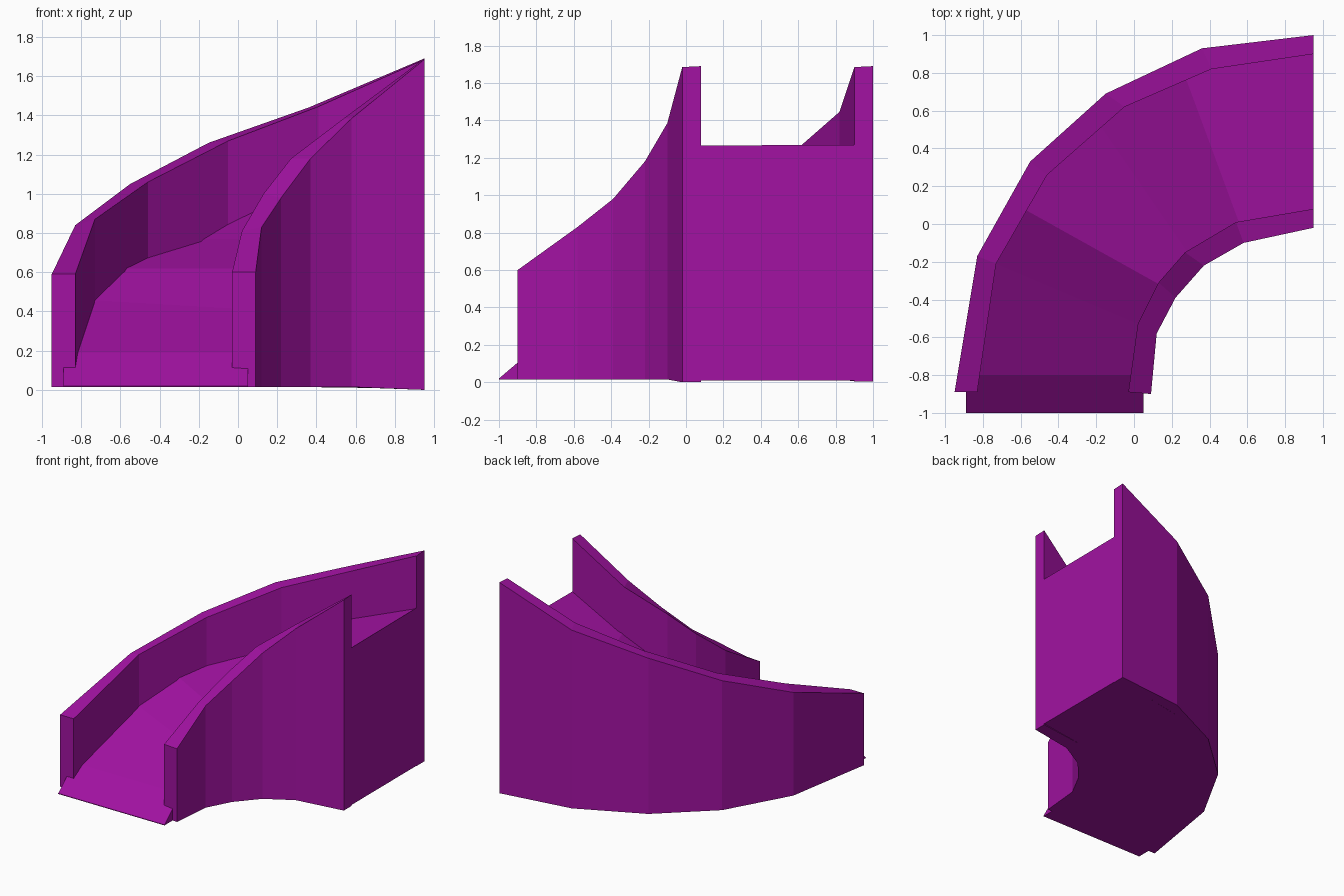
import bpy, bmesh

purple = bpy.data.materials.new("purple")
purple.diffuse_color = (0.36, 0.006, 0.36, 1)


def loft(name, sections):
    """Solid swept through four-cornered sections: bottom left, bottom right, top right, top left."""
    bm = bmesh.new()
    rings = [[bm.verts.new(p) for p in s] for s in sections]
    for a, b in zip(rings, rings[1:]):
        for i in range(4):
            j = (i + 1) % 4
            bm.faces.new((a[i], a[j], b[j], b[i]))
    bm.faces.new(rings[0])
    bm.faces.new(rings[-1])
    bmesh.ops.recalc_face_normals(bm, faces=bm.faces)
    mesh = bpy.data.meshes.new(name)
    bm.to_mesh(mesh)
    bm.free()
    mesh.materials.append(purple)
    obj = bpy.data.objects.new(name, mesh)
    bpy.context.collection.objects.link(obj)
    return obj


def sweep(name, stations, end_base):
    """Stations are (left x, left y, left top z, right x, right y, right top z)."""
    base = [0.015] * (len(stations) - 1) + [end_base]
    loft(name, [((lx, ly, b), (rx, ry, b), (rx, ry, rz), (lx, ly, lz))
                for (lx, ly, lz, rx, ry, rz), b in zip(stations, base)])


# Tall wall around the outside of the bend
sweep("outer_wall", [
    (-0.95, -0.89, 0.59, -0.83, -0.89, 0.59),
    (-0.83, -0.17, 0.84, -0.73, -0.21, 0.87),
    (-0.55, 0.33, 1.05, -0.46, 0.26, 1.06),
    (-0.15, 0.69, 1.26, -0.05, 0.62, 1.27),
    (0.36, 0.93, 1.44, 0.41, 0.82, 1.445),
    (0.95, 1.00, 1.69, 0.95, 0.90, 1.685)], 0.005)

# Wall around the inside of the bend
sweep("inner_wall", [
    (-0.03, -0.89, 0.60, 0.09, -0.90, 0.60),
    (0.02, -0.53, 0.81, 0.12, -0.58, 0.83),
    (0.13, -0.31, 1.00, 0.22, -0.39, 0.98),
    (0.27, -0.15, 1.18, 0.37, -0.22, 1.18),
    (0.54, 0.01, 1.385, 0.58, -0.10, 1.385),
    (0.95, 0.08, 1.69, 0.95, -0.02, 1.685)], 0.0)

# Solid rising ramp, its edges buried in the walls and its tip poking out in front
sweep("ramp_floor", [
    (-0.89, -1.00, 0.02, 0.05, -1.00, 0.02),
    (-0.89, -0.80, 0.19, 0.05, -0.80, 0.19),
    (-0.78, -0.19, 0.46, 0.07, -0.55, 0.41),
    (-0.62, 0.10, 0.62, 0.17, -0.34, 0.62),
    (-0.22, 0.58, 0.77, 0.31, -0.19, 0.77),
    (0.26, 0.81, 1.01, 0.57, -0.03, 1.01),
    (0.95, 0.95, 1.27, 0.95, 0.03, 1.265)], 0.008)
